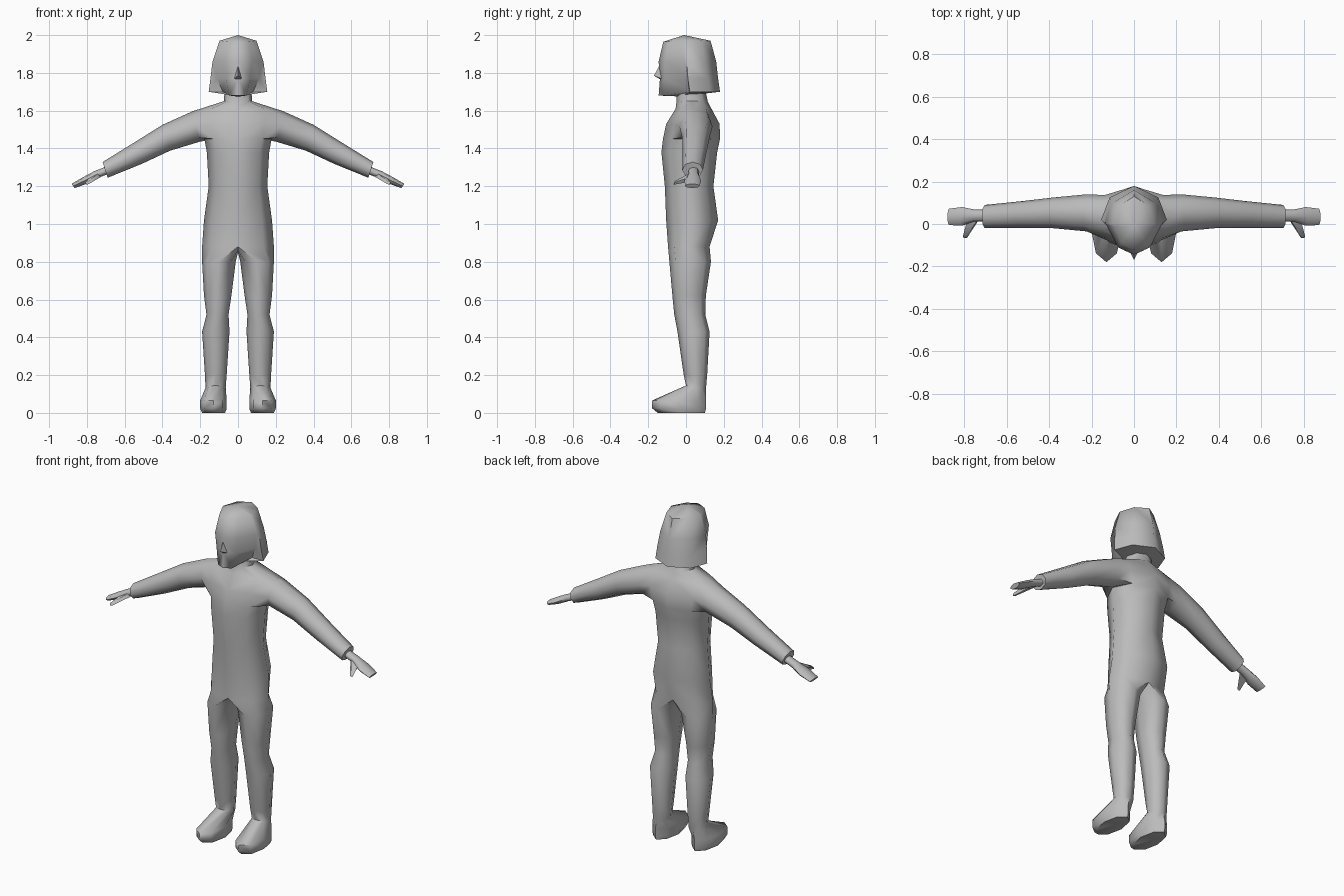
import bpy, bmesh, math

if "Cube" in bpy.data.objects:
    bpy.data.objects.remove(bpy.data.objects["Cube"])

grey = bpy.data.materials.new("plain grey")
grey.diffuse_color = (0.5, 0.5, 0.5, 1)
grey.use_nodes = True
grey.node_tree.nodes["Principled BSDF"].inputs["Base Color"].default_value = grey.diffuse_color
S = math.sqrt(0.5)


def finish(bm, name):
    """Mirror the half mesh across x = 0, weld it and shade it smooth."""
    geom = bm.verts[:] + bm.edges[:] + bm.faces[:]
    copy = bmesh.ops.duplicate(bm, geom=geom)["geom"]
    for v in copy:
        if isinstance(v, bmesh.types.BMVert):
            v.co.x *= -1
    bmesh.ops.remove_doubles(bm, verts=bm.verts[:], dist=0.0005)
    bmesh.ops.recalc_face_normals(bm, faces=bm.faces[:])
    mesh = bpy.data.meshes.new(name)
    bm.to_mesh(mesh)
    bm.free()
    obj = bpy.data.objects.new(name, mesh)
    bpy.context.collection.objects.link(obj)
    mesh.materials.append(grey)
    bpy.ops.object.select_all(action='DESELECT')
    obj.select_set(True)
    bpy.context.view_layer.objects.active = obj
    bpy.ops.object.shade_smooth_by_angle(angle=math.radians(60))
    return obj


def ring(bm, pts):
    return [bm.verts.new(p) for p in pts]


def bridge(bm, a, b, closed=True, skip=()):
    n = len(a)
    for i in range(n if closed else n - 1):
        if i not in skip:
            j = (i + 1) % n
            bm.faces.new((a[i], a[j], b[j], b[i]))


# ---- Body: torso, legs, feet, arms and hands in one half mesh ----
bm = bmesh.new()


def torso_ring(z, w, yf, yb):
    c, r = (yf + yb) / 2, (yb - yf) / 2
    return ring(bm, [(0, yf, z), (w * S, c - r * S, z), (w, c, z),
                     (w * S, c + r * S, z), (0, yb, z)])


def leg_ring(xin, xout, yf, yb, zf, zb):
    pts = []
    for k in range(8):
        a = math.radians(45 * k)
        t = (1 - math.cos(a)) / 2
        pts.append(((xin + xout) / 2 + (xout - xin) / 2 * math.sin(a),
                    yf + (yb - yf) * t, zf + (zb - zf) * t))
    return ring(bm, pts)


def limb_ring(top, bot, yf, yb):
    pts = []
    for k in range(8):
        a = math.radians(45 * k)
        t = (1 - math.cos(a)) / 2
        pts.append((bot[0] + (top[0] - bot[0]) * t,
                    (yf + yb) / 2 - (yb - yf) / 2 * math.sin(a),
                    bot[1] + (top[1] - bot[1]) * t))
    return ring(bm, pts)


# Torso from hips to neck: z, half width, front y, back y
levels = [(0.88, .19, -.095, .125), (1.02, .18, -.105, .17), (1.2, .155, -.112, .145),
          (1.38, .165, -.13, .165), (1.45, .178, -.122, .18), (1.53, .195, -.105, .178),
          (1.61, .2, -.055, .135), (1.65, .075, -.05, .115), (1.72, .07, -.05, .1)]
torso = [torso_ring(*l) for l in levels]
for i in range(len(torso) - 1):
    bridge(bm, torso[i], torso[i + 1], False, (1, 2) if i in (4, 5) else ())

# Legs and feet hang from the hip ring closed along the crotch
hip = torso[0] + ring(bm, [(0, .08, .86), (0, .02, .85), (0, -.05, .86)])
prev = hip
for r in [(.012, .19, -.088, .132, .80, .80), (.035, .18, -.072, .105, .62, .62),
          (.05, .167, -.062, .102, .52, .52), (.045, .19, -.045, .125, .43, .43),
          (.06, .175, -.012, .112, .2, .2), (.065, .172, 0, .105, .145, .12),
          (.06, .2, -.18, .105, .065, .07), (.06, .2, -.18, .105, .025, .02),
          (.068, .19, -.15, .1, 0, 0)]:
    cur = leg_ring(*r)
    bridge(bm, prev, cur)
    prev = cur
bm.faces.new(prev)

# Arms and hands grow out of the shoulder opening
lo, mid, hi = torso[4:7]
prev = [lo[2], lo[1], mid[1], hi[1], hi[2], hi[3], mid[3], lo[3]]
for r in [((.24, 1.597), (.205, 1.435), -.035, .14), ((.40, 1.525), (.36, 1.388), -.02, .125),
          ((.56, 1.425), (.51, 1.318), -.018, .107), ((.717, 1.328), (.69, 1.245), -.02, .09),
          ((.708, 1.3), (.695, 1.262), .012, .068), ((.76, 1.28), (.745, 1.242), .012, .068),
          ((.82, 1.248), (.80, 1.213), -.008, .08), ((.88, 1.213), (.865, 1.19), -.005, .072)]:
    cur = limb_ring(*r)
    bridge(bm, prev, cur)
    prev = cur
bm.faces.new(prev)
finish(bm, "body")

# ---- Thumbs ----
bm = bmesh.new()
base = ring(bm, [(.73, .03, 1.275), (.785, .025, 1.25), (.775, .025, 1.225), (.725, .03, 1.25)])
tip = ring(bm, [(.79, -.058, 1.228), (.807, -.058, 1.22), (.803, -.065, 1.208), (.787, -.065, 1.213)])
bridge(bm, base, tip)
bm.faces.new(tip)
bm.faces.new(base)
finish(bm, "thumbs")

# ---- Head with bobbed hair: face points, then hair points flaring outward ----
bm = bmesh.new()
rows = [(1.965, 1.97, [(0, -.12), (.06, -.09), (.095, -.01), (.098, -.003), (.07, .085), (0, .13)]),
        (1.86, 1.86, [(0, -.145), (.075, -.11), (.13, -.005), (.135, .005), (.1, .1), (0, .16)]),
        (1.77, 1.77, [(0, -.138), (.065, -.11), (.112, .005), (.146, .01), (.11, .115), (0, .17)]),
        (1.68, 1.70, [(0, -.145), (.045, -.125), (.08, .018), (.155, .02), (.115, .125), (0, .18)])]
rings = [ring(bm, [(x, y, zf if k < 2 else zb) for k, (x, y) in enumerate(p)]) for zf, zb, p in rows]
for a, b in zip(rings, rings[1:]):
    bridge(bm, a, b, False)
for r, p in ((rings[0], (0, -.01, 2.0)), (rings[-1], (0, -.03, 1.675))):
    centre = bm.verts.new(p)
    for a, b in zip(r, r[1:]):
        bm.faces.new((a, b, centre))
finish(bm, "head")

# ---- Nose ----
bm = bmesh.new()
top, point, under, side = ring(bm, [(0, -.135, 1.85), (0, -.17, 1.785), (0, -.13, 1.762), (.022, -.125, 1.768)])
bm.faces.new((top, point, side))
bm.faces.new((point, under, side))
finish(bm, "nose")
